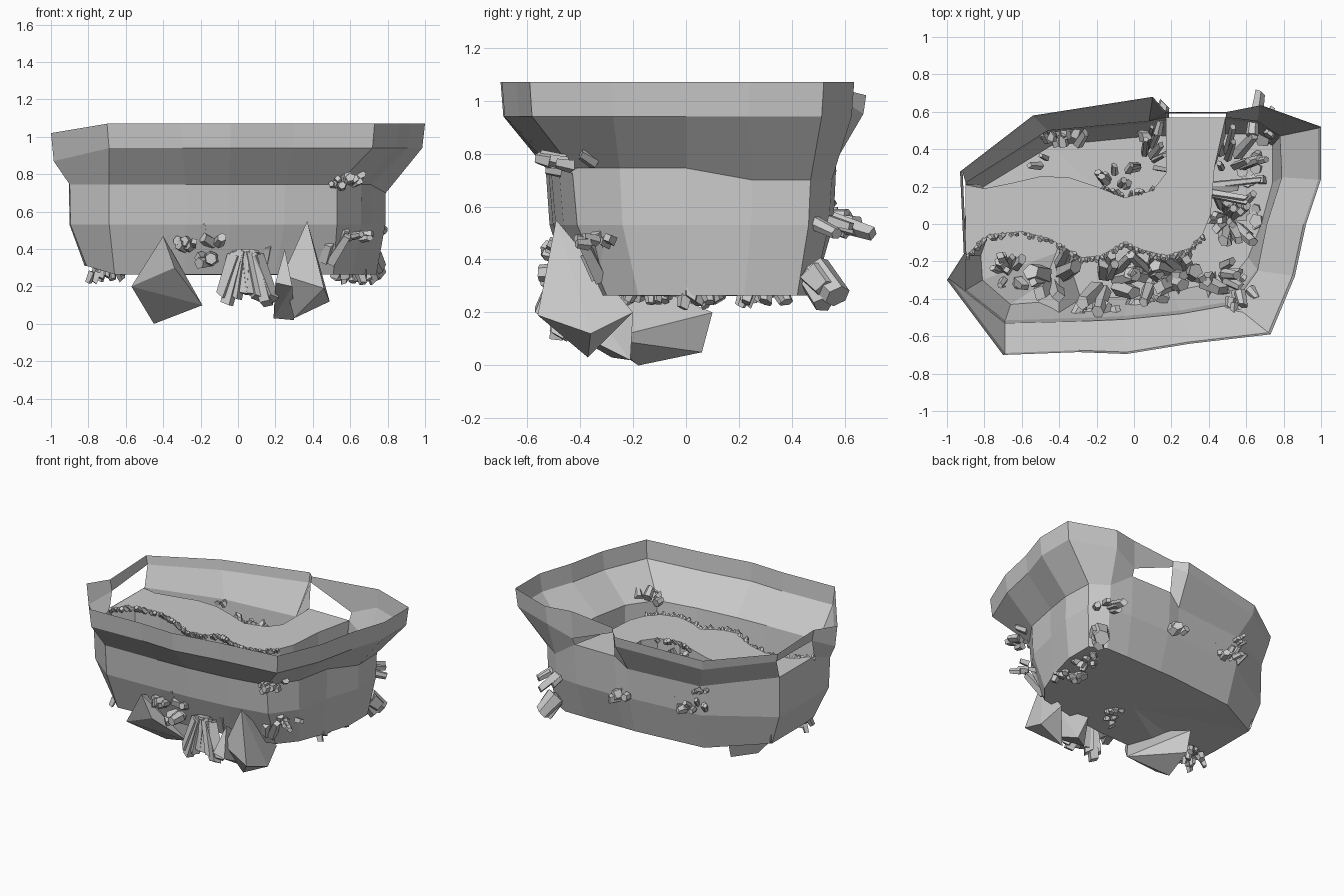
import bpy, bmesh, math, random
from mathutils import Vector

if "Cube" in bpy.data.objects:
    bpy.data.objects.remove(bpy.data.objects["Cube"])
random.seed(4)


def finish(bm, name):
    bmesh.ops.recalc_face_normals(bm, faces=bm.faces)
    me = bpy.data.meshes.new(name)
    bm.to_mesh(me)
    bm.free()
    ob = bpy.data.objects.new(name, me)
    bpy.context.collection.objects.link(ob)
    return ob


# Basin shell: (rim x, y, wall x, y, bottom x, y) around the outline
PLAN = [
    (-.70, -.70, -.69, -.53, -.66, -.43), (-.30, -.685, -.28, -.52, -.28, -.40),
    (-.04, -.695, -.05, -.51, -.04, -.39), (.30, -.64, .25, -.48, .20, -.36),
    (.73, -.59, .53, -.43, .51, -.30), (.86, -.28, .66, -.25, .61, -.18),
    (.92, 0, .71, 0, .68, 0), (1.0, .24, .79, .25, .74, .22),
    (1.0, .52, .78, .47, .74, .42), (.68, .635, .66, .55, .63, .48),
    (.50, .60, .49, .57, .46, .48), (.17, .60, .17, .57, .17, .47),
    (.10, .68, .08, .55, .08, .47), (-.54, .58, -.46, .50, -.44, .42),
    (-.93, .28, -.90, .22, -.82, .19), (-.91, -.16, -.905, -.17, -.82, -.15),
    (-1.0, -.30, -.90, -.36, -.81, -.30)]
PATH_Z = .82
OPENINGS = (10, 14)          # wall segments where the path leaves the basin
RIM_Z = {11: 1.04, 12: 1.02, 13: .98, 14: 1.02, 15: 1.02, 16: 1.02}
BAND_Z = {10: .87, 11: 1.0, 12: .95, 13: .91, 14: .96, 15: .94, 16: .87}

bm = bmesh.new()
rings = [[] for _ in range(5)]
for i, (tx, ty, wx, wy, bx, by) in enumerate(PLAN):
    low = PATH_Z if i in (10, 11, 14, 15) else (.70 if 7 <= i <= 9 else .745)
    levels = [(tx, ty, RIM_Z.get(i, 1.07)),
              (tx * .985, ty * .985, BAND_Z.get(i, .94)),
              (wx, wy, low),
              (wx * .95 + bx * .05, wy * .85 + by * .15, .53),
              (bx, by, .31 if i > 13 else .265)]
    for ring, co in zip(rings, levels):
        ring.append(bm.verts.new(co))
n = len(PLAN)
for k in range(4):
    for i in range(n):
        if k == 1 and i in OPENINGS:
            continue
        j = (i + 1) % n
        bm.faces.new((rings[k][i], rings[k][j], rings[k + 1][j], rings[k + 1][i]))
hub = bm.verts.new((0, 0, .26))
for i in range(n):
    bm.faces.new((rings[4][i], rings[4][(i + 1) % n], hub))
finish(bm, "basin_shell")

# Raised winding path through the basin
FRONT_EDGE = [(-.90, -.17), (-.78, -.06), (-.60, -.04), (-.45, -.08), (-.28, -.18),
              (-.18, -.17), (-.05, -.10), (.05, -.14), (.17, -.17), (.30, -.13),
              (.37, -.05), (.41, .05), (.43, .30), (.49, .57)]
BACK_EDGE = [(.17, .57), (.17, .27), (.10, .18), (-.05, .14), (-.20, .20),
             (-.35, .25), (-.50, .255), (-.65, .22), (-.80, .19), (-.90, .21)]
outline = FRONT_EDGE + BACK_EDGE
bm = bmesh.new()
top = [bm.verts.new((x, y, PATH_Z)) for x, y in outline]
base = [bm.verts.new((max(x, -.82), min(y, .47), .32 if x < -.7 else .30))
        for x, y in outline]
bm.faces.new(top)
m = len(outline)
for i in range(m):
    bm.faces.new((top[i], top[(i + 1) % m], base[(i + 1) % m], base[i]))
bmesh.ops.triangulate(bm, faces=[f for f in bm.faces if len(f.verts) > 4])
finish(bm, "winding_path")


def crystal(bm, base, direction, length, radius, sides=5):
    """Tapered prism with a slanted blunt tip."""
    q = Vector(direction).normalized().to_track_quat('Z', 'Y')
    lo, hi = [], []
    turn, slant = random.uniform(0, 6), random.uniform(.1, .5)
    for s in range(sides):
        a = turn + s * math.tau / sides
        p = Vector((math.cos(a) * radius, math.sin(a) * radius, 0))
        lo.append(bm.verts.new(Vector(base) + q @ p))
        p = p * .75 + Vector((0, 0, length + math.cos(a) * radius * slant))
        hi.append(bm.verts.new(Vector(base) + q @ p))
    bm.faces.new(lo)
    bm.faces.new(hi)
    for s in range(sides):
        t = (s + 1) % sides
        bm.faces.new((lo[s], lo[t], hi[t], hi[s]))


def cluster(name, centre, direction, count, length, radius, area, fan=.5):
    bm = bmesh.new()
    for _ in range(count):
        off = Vector([random.uniform(-area, area) for _ in range(3)])
        off.z *= .3
        d = Vector(direction).normalized() + off / area * fan
        crystal(bm, Vector(centre) + off, d, length * random.uniform(.6, 1.1),
                radius * random.uniform(.7, 1.2), random.choice((4, 5, 6)))
    finish(bm, name)


# Crystals inside the basin
INNER = [((-.67, -.26, .30), (0, 0, 1), 10, .12, .03, .05),
         ((-.42, -.28, .30), (.1, .1, 1), 8, .22, .05, .09, .7),
         ((-.14, -.31, .30), (.1, 0, 1), 9, .24, .045, .07, .6),
         ((.10, -.28, .30), (0, 0, 1), 10, .24, .045, .07, .6),
         ((.30, -.25, .32), (.1, .1, 1), 10, .24, .045, .08, .6),
         ((.43, -.27, .34), (.1, -.1, 1), 8, .18, .03, .07),
         ((.50, .03, .30), (0, 0, 1), 18, .20, .035, .07),
         ((.38, .19, .55), (1, 0, .1), 4, .26, .022, .025, .2),
         ((.53, .36, .32), (.25, .35, 1), 8, .32, .028, .07, .3),
         ((-.40, .41, .58), (-.1, .5, .8), 8, .12, .025, .10),
         ((.07, .36, .35), (.1, .25, 1), 9, .32, .022, .06, .3),
         ((-.10, .22, .72), (0, .4, 1), 9, .08, .024, .07)]
for i, c in enumerate(INNER):
    cluster(f"inner_crystals_{i + 1}", *c)

# Crystals sprouting from the outside walls and underside
OUTER = [((.54, -.43, .76), (0, -.8, .2), 10, .09, .03, .09),
         ((.61, -.31, .46), (.6, -.5, .1), 5, .07, .03, .06),
         ((.66, .52, .55), (.2, .9, -.3), 5, .15, .03, .06, .3),
         ((.69, .46, .36), (.3, .4, -.6), 3, .15, .06, .04, .3),
         ((.10, .51, .55), (0, 1, .2), 7, .07, .035, .07),
         ((-.38, .47, .56), (-.1, 1, .1), 7, .07, .032, .06),
         ((-.46, .48, .72), (0, 1, .2), 5, .05, .025, .05),
         ((-.25, -.46, .42), (0, -1, .2), 5, .09, .035, .04),
         ((-.11, -.46, .43), (.1, -1, .2), 2, .08, .035, .03),
         ((-.15, -.43, .34), (-.1, -.9, -.1), 4, .10, .04, .04),
         ((-.70, -.26, .29), (0, 0, -1), 10, .06, .03, .08),
         ((.59, .03, .28), (0, 0, -1), 10, .06, .035, .08),
         ((.60, .28, .28), (.1, 0, -1), 9, .06, .03, .08),
         ((.05, -.14, .28), (0, 0, -1), 8, .03, .03, .08)]
for i, c in enumerate(OUTER):
    cluster(f"outer_crystals_{i + 1}", *c)

# Row of small crystals along both path edges
bm = bmesh.new()
for edge, span, side in ((FRONT_EDGE[:11], 5, -1), (BACK_EDGE[2:5], 4, 1)):
    for (ax, ay), (bx, by) in zip(edge, edge[1:]):
        for k in range(span):
            t = (k + random.random() * .6) / span
            p = (ax + (bx - ax) * t, ay + (by - ay) * t, PATH_Z - .02)
            crystal(bm, p, (random.uniform(-.5, .5), side * .6, .8),
                    random.uniform(.02, .045), random.uniform(.012, .022))
finish(bm, "path_edge_crystals")

# Large shards hanging below the front wall
SHARDS = [[(-.40, -.53, .47), (-.57, -.46, .20), (-.45, -.18, .0), (-.40, .06, .05),
           (-.19, -.30, .10), (-.40, .10, .20), (-.34, -.50, .30)],
          [(.37, -.49, .55), (.24, -.50, .26), (.30, -.37, .03), (.49, -.36, .12),
           (.46, -.56, .19), (.45, -.20, .20)],
          [(.25, -.49, .40), (.20, -.57, .22), (.29, -.57, .20), (.30, -.21, .02),
           (.19, -.28, .03), (.22, -.20, .20)]]
for i, pts in enumerate(SHARDS):
    bm = bmesh.new()
    for p in pts:
        bm.verts.new(p)
    bmesh.ops.convex_hull(bm, input=bm.verts)
    finish(bm, f"hanging_shard_{i + 1}")

# Fan of long bars between the two big shards
bm = bmesh.new()
for k in range(8):
    f = k / 7
    crystal(bm, (-.01 + .10 * f, -.44, .40 - .08 * abs(f - .5)), (-.35 + .75 * f, -.15, -1),
            random.uniform(.20, .28), .05, 4)
finish(bm, "hanging_bars")
